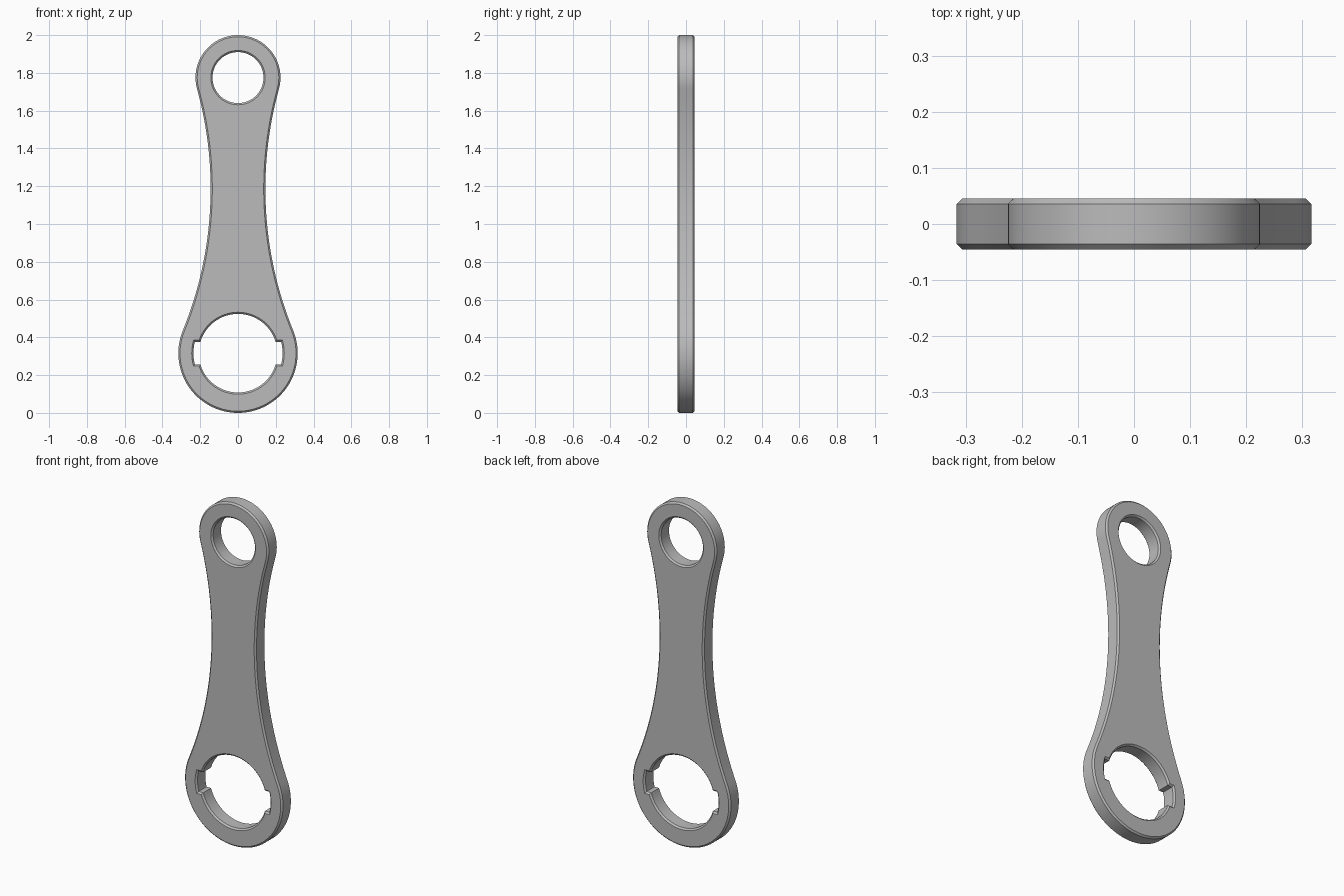
import bpy
import bmesh
from math import pi, sin, cos, asin, atan2, hypot

if "Cube" in bpy.data.objects:
    bpy.data.objects.remove(bpy.data.objects["Cube"])

# Main dimensions
HALF, BEVEL = 0.045, 0.009
LOW_Z, LOW_R, LOW_HOLE = 0.316, 0.316, 0.208
TOP_Z, TOP_R, TOP_HOLE = 1.775, 0.225, 0.135
WAIST = 0.145
NOTCH_R, NOTCH_HALF = 0.236, 0.06


def arc(cx, cz, r, start, end, n):
    return [(cx + r * cos(start + (end - start) * i / n),
             cz + r * sin(start + (end - start) * i / n)) for i in range(n + 1)]


# Radius and centre of the waist arc that is tangent to both end circles
def waist_heights(r):
    low = hypot(r + LOW_R, 0) ** 2 - (r + WAIST) ** 2
    top = (r + TOP_R) ** 2 - (r + WAIST) ** 2
    return low ** 0.5, top ** 0.5


lo, hi = 0.5, 5.0
for _ in range(50):
    mid = (lo + hi) / 2
    if sum(waist_heights(mid)) < TOP_Z - LOW_Z:
        lo = mid
    else:
        hi = mid
SIDE_R = lo
SIDE_X = SIDE_R + WAIST
SIDE_Z = LOW_Z + waist_heights(SIDE_R)[0]


# Each loop is drawn shrunk into the material by d
def outline(d):
    low = atan2(SIDE_Z - LOW_Z, SIDE_X)
    top = atan2(TOP_Z - SIDE_Z, SIDE_X)
    pts = arc(0, LOW_Z, LOW_R - d, -pi - low, low, 64)
    pts += arc(SIDE_X, SIDE_Z, SIDE_R + d, pi + low, pi - top, 40)[1:]
    pts += arc(0, TOP_Z, TOP_R - d, -top, pi + top, 56)[1:]
    pts += arc(-SIDE_X, SIDE_Z, SIDE_R + d, top, -low, 40)[1:-1]
    return pts


def top_hole(d):
    return arc(0, TOP_Z, TOP_HOLE + d, 0, 2 * pi, 64)[:-1]


def notched_hole(d):
    inner = asin((NOTCH_HALF + d) / (LOW_HOLE + d))
    outer = asin((NOTCH_HALF + d) / (NOTCH_R + d))
    pts = []
    for turn in (0, pi):
        pts += arc(0, LOW_Z, NOTCH_R + d, turn - outer, turn + outer, 8)
        pts += arc(0, LOW_Z, LOW_HOLE + d, turn + inner, turn + pi - inner, 32)
    return pts


# Bevelled walls for every loop, then flat caps front and back
bm = bmesh.new()
layers = [(-HALF, BEVEL), (BEVEL - HALF, 0), (HALF - BEVEL, 0), (HALF, BEVEL)]
caps = ([], [])
for loop in (outline, top_hole, notched_hole):
    rings = [[bm.verts.new((x, y, z)) for x, z in loop(d)] for y, d in layers]
    n = len(rings[0])
    for a, b in zip(rings, rings[1:]):
        for i in range(n):
            j = (i + 1) % n
            bm.faces.new((a[i], a[j], b[j], b[i]))
    for cap, ring in zip(caps, (rings[0], rings[-1])):
        cap += [bm.edges.get((ring[i], ring[(i + 1) % n])) for i in range(n)]
for cap in caps:
    bmesh.ops.triangle_fill(bm, edges=cap, use_beauty=True)
bmesh.ops.recalc_face_normals(bm, faces=bm.faces)

mesh = bpy.data.meshes.new("link_plate")
bm.to_mesh(mesh)
bm.free()
plate = bpy.data.objects.new("link_plate", mesh)
bpy.context.collection.objects.link(plate)

# Plain grey metal
grey = bpy.data.materials.new("plain_grey")
grey.use_nodes = True
colour = (0.5, 0.5, 0.5, 1)
grey.diffuse_color = colour
grey.node_tree.nodes["Principled BSDF"].inputs["Base Color"].default_value = colour
mesh.materials.append(grey)

bpy.ops.object.select_all(action="DESELECT")
plate.select_set(True)
bpy.context.view_layer.objects.active = plate
bpy.ops.object.shade_smooth_by_angle(angle=pi / 6)
